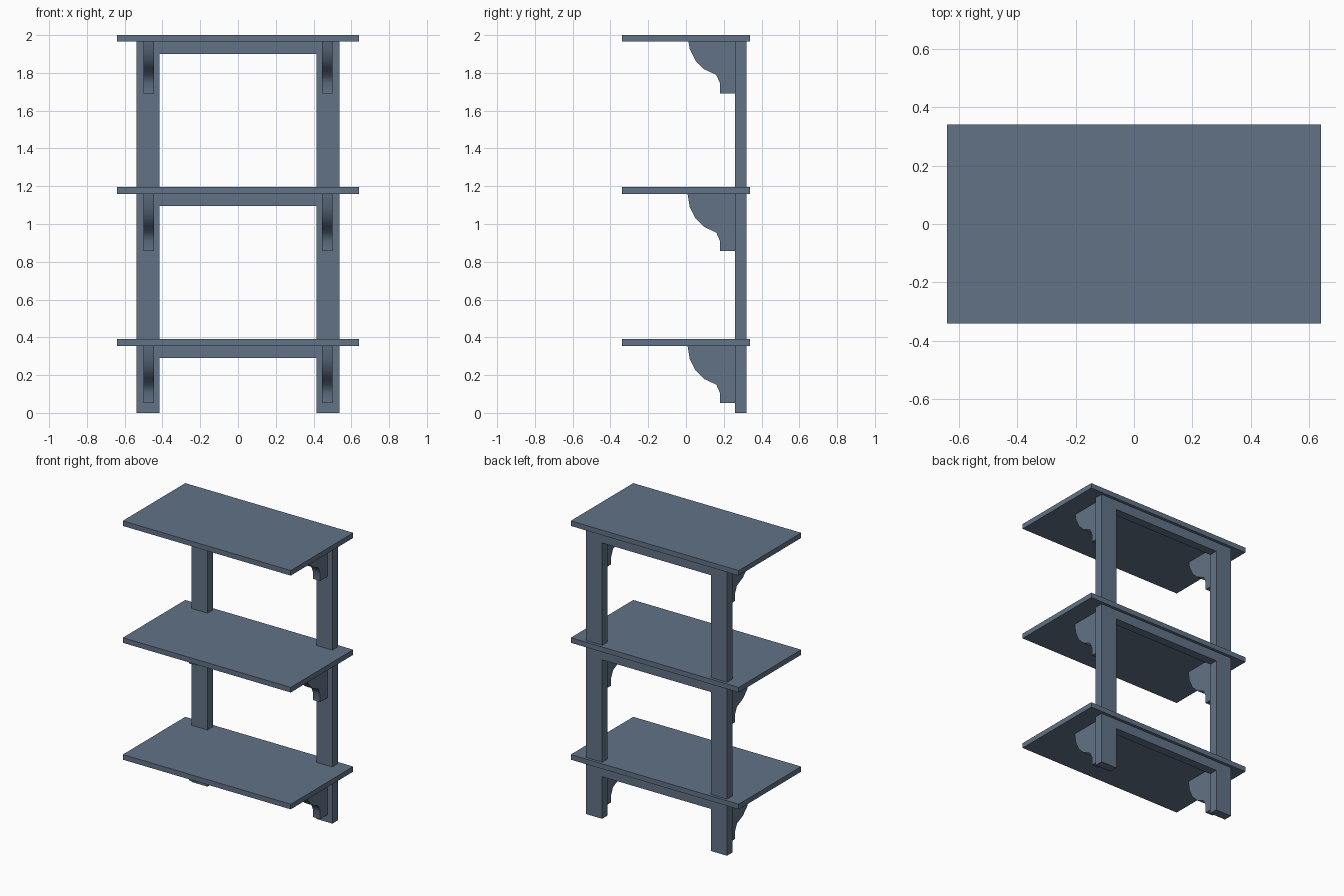
import bpy, bmesh, math

if "Cube" in bpy.data.objects:
    bpy.data.objects.remove(bpy.data.objects["Cube"])

mat = bpy.data.materials.new("slate blue paint")
mat.diffuse_color = (0.12, 0.17, 0.24, 1.0)
mat.use_nodes = True
mat.node_tree.nodes["Principled BSDF"].inputs["Base Color"].default_value = mat.diffuse_color


def extrude_profile(name, pts, vec, smooth=None):
    """Solid made from a flat outline of 3D points swept along vec."""
    bm = bmesh.new()
    face = bm.faces.new([bm.verts.new(p) for p in pts])
    new = bmesh.ops.extrude_face_region(bm, geom=[face])["geom"]
    bmesh.ops.translate(bm, vec=vec, verts=[v for v in new if isinstance(v, bmesh.types.BMVert)])
    bmesh.ops.recalc_face_normals(bm, faces=bm.faces)
    mesh = bpy.data.meshes.new(name)
    bm.to_mesh(mesh)
    bm.free()
    mesh.materials.append(mat)
    obj = bpy.data.objects.new(name, mesh)
    bpy.context.collection.objects.link(obj)
    if smooth:
        bpy.ops.object.select_all(action='DESELECT')
        obj.select_set(True)
        bpy.context.view_layer.objects.active = obj
        bpy.ops.object.shade_smooth_by_angle(angle=math.radians(smooth))
    return obj


# Scrolled bracket outline: (y, drop below its top)
SCROLL = [(0.26, 0), (0.008, 0), (0.02, -0.07), (0.05, -0.13), (0.095, -0.175),
          (0.16, -0.205), (0.18, -0.25), (0.18, -0.303), (0.26, -0.303)]
THICK = 0.035

floor = 0.0
# Each tier: height of shelf top, height of bracket top
for tier, (top, bracket_top) in zip(("bottom", "middle", "top"),
                                    ((0.39, 0.355), (1.195, 1.16), (2.0, 1.995))):
    under = top - THICK

    # Shelf board
    extrude_profile(f"{tier}_shelf",
                    [(-0.64, -0.34, under), (0.64, -0.34, under),
                     (0.64, 0.34, under), (-0.64, 0.34, under)], (0, 0, THICK))

    # Back frame: two posts joined by a rail under the shelf
    rail = under - 0.065
    outline = [(-0.537, floor), (-0.415, floor), (-0.415, rail), (0.415, rail),
               (0.415, floor), (0.537, floor), (0.537, under), (-0.537, under)]
    extrude_profile(f"{tier}_back_frame", [(x, 0.26, z) for x, z in outline], (0, 0.06, 0))

    # Pair of brackets on the posts
    for side, x in (("left", -0.5), ("right", 0.444)):
        extrude_profile(f"{tier}_{side}_bracket",
                        [(x, y, bracket_top + dz) for y, dz in SCROLL], (0.056, 0, 0), 50)
    floor = top
